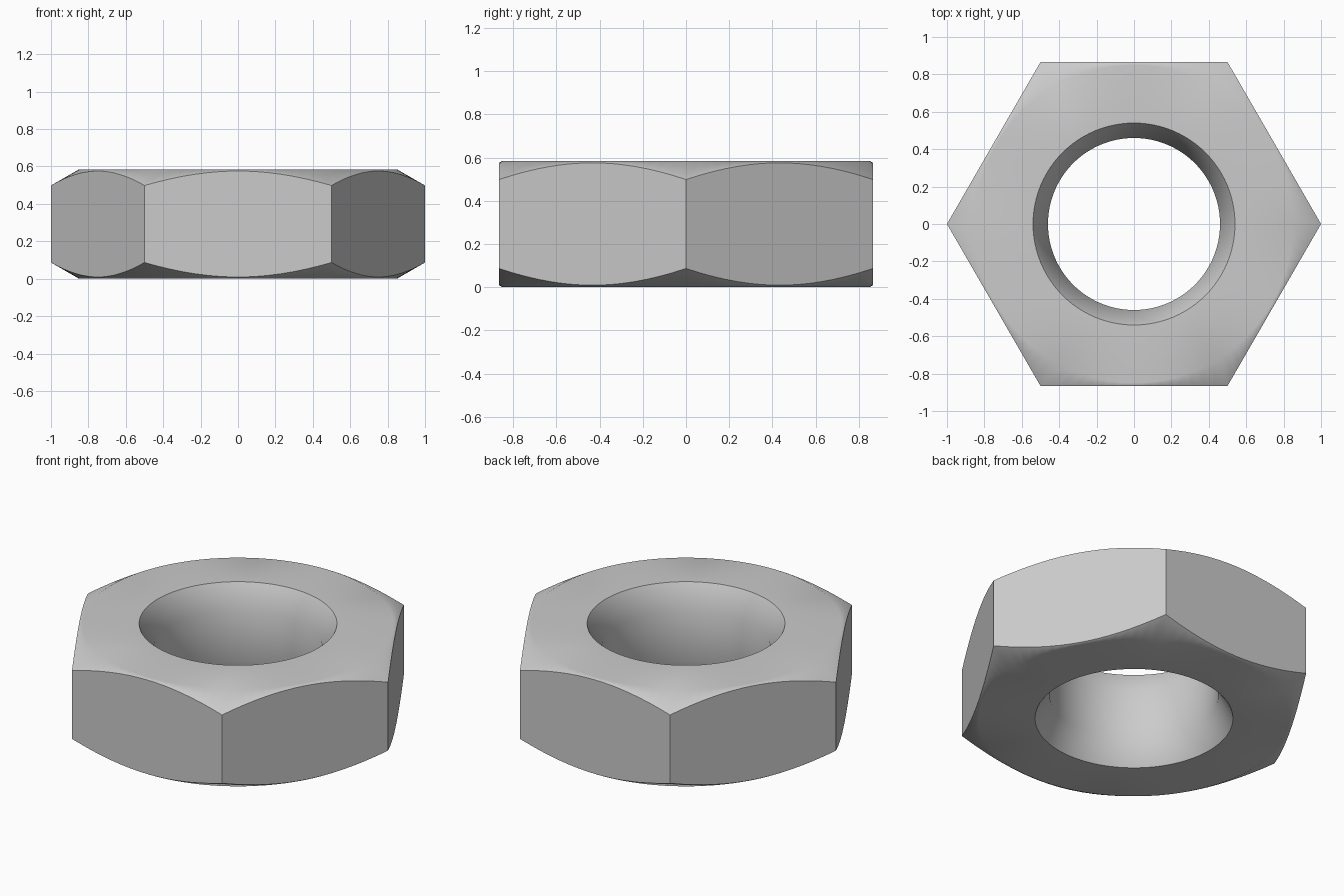
import bpy, bmesh
from math import cos, sin, pi, tan, radians

cube = bpy.data.objects.get("Cube")
if cube:
    bpy.data.objects.remove(cube, do_unlink=True)

HEIGHT = 0.585
SEGMENTS = 96                 # a multiple of six, so hexagon corners are exact
BORE, RIM, BORE_DEPTH = 0.46, 0.54, 0.14
FACE_RADIUS = 0.85            # flat circle inside the 30 degree corner chamfer

# Plain grey steel
steel = bpy.data.materials.new("grey_steel")
steel.use_nodes = True
color = (0.6, 0.6, 0.6, 1)
steel.diffuse_color = color
steel.node_tree.nodes["Principled BSDF"].inputs["Base Color"].default_value = color


def section(angle):
    """Closed radius/height section of the nut at one angle."""
    from_flat = angle % (pi / 3) - pi / 6
    outer = cos(pi / 6) / cos(from_flat)
    drop = (outer - FACE_RADIUS) * tan(radians(30))
    lower = [(BORE, BORE_DEPTH), (RIM, 0), (FACE_RADIUS, 0), (outer, drop)]
    upper = [(r, HEIGHT - z) for r, z in reversed(lower)]
    return lower + upper


# Nut body: sections swept round the axis
bm = bmesh.new()
rings = []
for i in range(SEGMENTS):
    a = 2 * pi * i / SEGMENTS
    rings.append([bm.verts.new((r * cos(a), r * sin(a), z)) for r, z in section(a)])
for i, ring in enumerate(rings):
    following = rings[(i + 1) % SEGMENTS]
    for j in range(len(ring)):
        k = (j + 1) % len(ring)
        bm.faces.new((ring[j], following[j], following[k], ring[k]))
bmesh.ops.recalc_face_normals(bm, faces=bm.faces)

mesh = bpy.data.meshes.new("hex_nut")
bm.to_mesh(mesh)
bm.free()
mesh.materials.append(steel)
nut = bpy.data.objects.new("hex_nut", mesh)
bpy.context.collection.objects.link(nut)

# Smooth curved surfaces, crisp hexagon edges and bore rims
bpy.ops.object.select_all(action="DESELECT")
nut.select_set(True)
bpy.context.view_layer.objects.active = nut
bpy.ops.object.shade_smooth_by_angle(angle=radians(40))
weighted = nut.modifiers.new("flat_face_shading", "WEIGHTED_NORMAL")
weighted.keep_sharp = True
